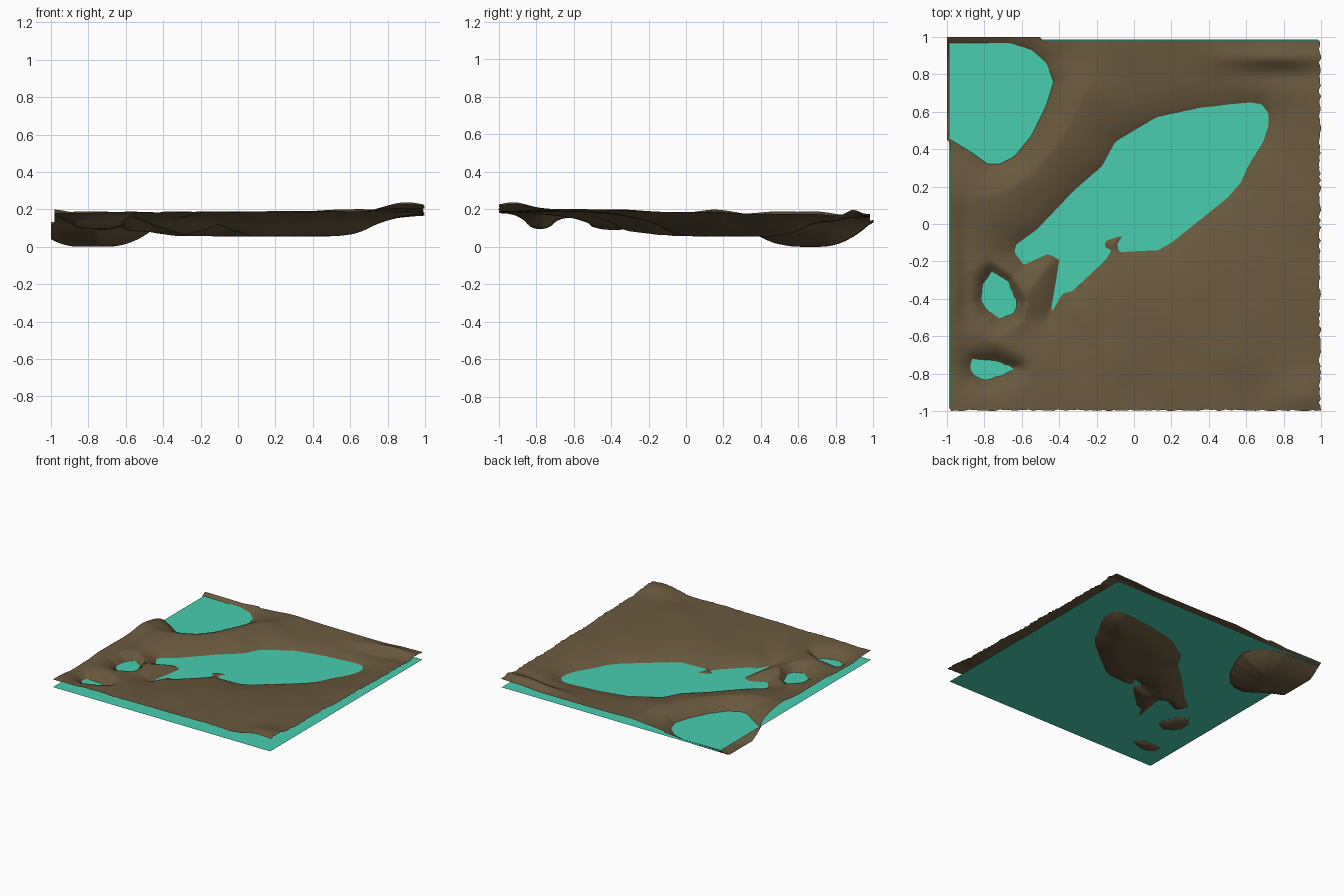
import bpy, bmesh, math, random
from mathutils import Vector, noise

if "Cube" in bpy.data.objects:
    bpy.data.objects.remove(bpy.data.objects["Cube"])

random.seed(4)
WATER = 0.11
N = 110  # terrain grid resolution

# Shorelines, seen from the top
MAIN = [(.62, .65), (.68, .64), (.72, .59), (.72, .53), (.69, .44), (.61, .31), (.57, .22), (.50, .14),
        (.40, .06), (.20, -.10), (.13, -.14), (-.08, -.15), (-.09, -.11), (-.06, -.06), (-.15, -.09),
        (-.16, -.12), (-.12, -.14), (-.15, -.19), (-.33, -.36), (-.38, -.37), (-.45, -.49), (-.42, -.32),
        (-.40, -.19), (-.46, -.16), (-.59, -.22), (-.64, -.15), (-.63, -.11), (-.52, -.03), (-.32, .18),
        (-.17, .31), (-.10, .44), (.12, .57), (.35, .62)]
CORNER = [(-1.1, .97), (-.66, .965), (-.55, .93), (-.47, .86), (-.43, .76), (-.47, .63), (-.55, .47),
          (-.64, .36), (-.72, .32), (-.78, .32), (-.88, .39), (-.98, .45), (-1.1, .5)]
POND = [(-.76, -.25), (-.67, -.30), (-.62, -.42), (-.64, -.48), (-.72, -.51), (-.79, -.46), (-.82, -.41), (-.81, -.32)]
PUDDLE = [(-.87, -.72), (-.74, -.725), (-.63, -.77), (-.70, -.81), (-.80, -.84), (-.86, -.81), (-.88, -.77)]
# outline, bank width, depth, width of the bed slope
LAKES = [(MAIN, .17, .055, .20), (CORNER, .10, .11, .25), (POND, .06, .02, .09), (PUDDLE, .05, .015, .05)]

# Height of the dry land at scattered places
LAND = [(-1, -1, .18), (-.5, -1, .19), (0, -1, .19), (.5, -1, .19), (1, -1, .21), (1, -.5, .2), (.6, -.6, .2),
        (1, 0, .19), (1, .5, .19), (1, 1, .18), (.5, .99, .165), (0, .99, .165), (-.35, .99, .165),
        (-.35, .6, .21), (-.98, .3, .205), (-.98, -.1, .19), (-.98, -.6, .17), (-.7, .05, .21),
        (-.52, -.35, .22), (-.56, -.6, .2), (-.9, -.35, .19), (0, -.6, .19), (.4, -.4, .19), (-.3, -.7, .185)]


def signed_distance(x, y, outline):
    """Distance to the shore, negative inside the lake."""
    best, inside = 9.0, False
    for i, (ax, ay) in enumerate(outline):
        bx, by = outline[i - 1]
        ex, ey = bx - ax, by - ay
        t = max(0, min(1, ((x - ax) * ex + (y - ay) * ey) / (ex * ex + ey * ey)))
        best = min(best, math.hypot(x - ax - t * ex, y - ay - t * ey))
        if (ay > y) != (by > y) and x < ax + ex * (y - ay) / ey:
            inside = not inside
    return -best if inside else best


def bump(x, y, cx, cy, rx, ry):
    return math.exp(-((x - cx) / rx) ** 2 - ((y - cy) / ry) ** 2)


def land_height(x, y):
    total = weight = 0
    for px, py, pz in LAND:
        w = 1 / ((x - px) ** 2 + (y - py) ** 2 + .01) ** 2
        total += w * pz
        weight += w
    z = total / weight
    z += .03 * bump(x, y, .9, -.92, .13, .1)                                    # corner hill
    z += .04 * bump(x, y, .75, .89, .25, .05) - .02 * bump(x, y, .75, .79, .25, .05)  # back ridge
    z -= .02 * bump(x, y, -.9, -.3, .04, .4)                                    # gully on the left
    return z + .007 * noise.noise(Vector((x * 4, y * 4, 2)))


def height(x, y):
    rise = 1
    for outline, bank, depth, bed in LAKES:
        s = signed_distance(x, y, outline)
        if s < 0:
            t = min(1, -s / bed)
            return WATER - depth * t * (2 - t)
        rise = min(rise, 1 - math.exp(-s / bank))
    return WATER + (land_height(x, y) - WATER) * rise


def material(name, rgb):
    m = bpy.data.materials.new(name)
    m.diffuse_color = (*rgb, 1)
    m.use_nodes = True
    m.node_tree.nodes["Principled BSDF"].inputs["Base Color"].default_value = m.diffuse_color
    return m


def make_object(name, bm, mat):
    me = bpy.data.meshes.new(name)
    bm.to_mesh(me)
    bm.free()
    me.materials.append(mat)
    ob = bpy.data.objects.new(name, me)
    bpy.context.collection.objects.link(ob)
    return ob


# Terrain sheet with slightly ragged borders
bm = bmesh.new()
bmesh.ops.create_grid(bm, x_segments=N, y_segments=N, size=.99)
for v in bm.verts:
    x, y = v.co.x, v.co.y
    if x < -.989:
        x = -1 if y > .44 else -.982
    elif x > .989:
        x = 1 - random.random() * .012
    if y < -.989:
        y = -1 + random.random() * .008
    elif y > .989:
        y = 1 if x < -.5 else .982
    v.co = (x, y, height(x, y))
terrain = make_object("terrain", bm, material("brown earth", (.141, .098, .048)))
terrain.data.shade_smooth()

# Flat water sheet
bm = bmesh.new()
bmesh.ops.create_grid(bm, x_segments=1, y_segments=1, size=.987)
for v in bm.verts:
    v.co.x -= .003
    v.co.z = WATER
make_object("water", bm, material("turquoise water", (.065, .61, .43)))
